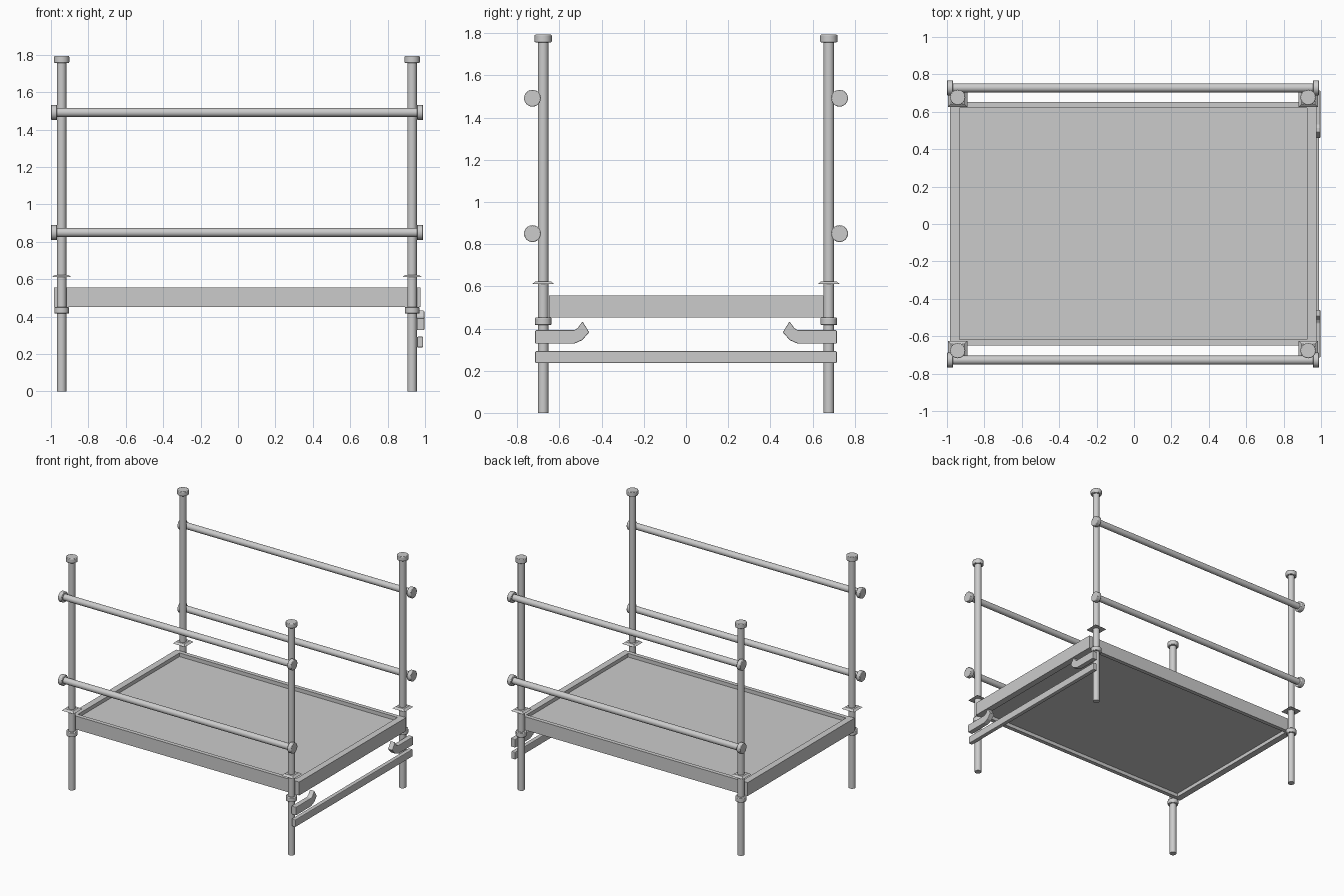
import bpy, bmesh, math
from mathutils import Vector, Matrix

if "Cube" in bpy.data.objects:
    bpy.data.objects.remove(bpy.data.objects["Cube"])

POST_X, POST_Y = (-0.943, 0.931), 0.677


def finish(bm, name, bevel=0.0, smooth=False):
    bmesh.ops.recalc_face_normals(bm, faces=bm.faces)
    me = bpy.data.meshes.new(name)
    bm.to_mesh(me)
    bm.free()
    ob = bpy.data.objects.new(name, me)
    bpy.context.collection.objects.link(ob)
    if bevel:
        mod = ob.modifiers.new("edge_bevel", 'BEVEL')
        mod.width, mod.segments, mod.limit_method = bevel, 2, 'ANGLE'
    if smooth:
        bpy.ops.object.select_all(action='DESELECT')
        ob.select_set(True)
        bpy.context.view_layer.objects.active = ob
        bpy.ops.object.shade_smooth_by_angle(angle=math.radians(40))
    return ob


def cylinder(name, a, b, r, bevel=0.0, sides=24):
    a, b = Vector(a), Vector(b)
    rot = (b - a).to_track_quat('Z', 'Y').to_matrix().to_4x4()
    bm = bmesh.new()
    bmesh.ops.create_cone(bm, cap_ends=True, segments=sides, radius1=r, radius2=r,
                          depth=(b - a).length, matrix=Matrix.Translation((a + b) / 2) @ rot)
    return finish(bm, name, bevel, True)


def box(name, lo, hi, bevel=0.0):
    bm = bmesh.new()
    size = [h - l for l, h in zip(lo, hi)]
    mid = [(h + l) / 2 for l, h in zip(lo, hi)]
    bmesh.ops.create_cube(bm, size=1, matrix=Matrix.Translation(mid) @ Matrix.Diagonal((*size, 1)))
    return finish(bm, name, bevel)


# Corner posts with caps, collars and square tapered plates
for x in POST_X:
    for y in (-POST_Y, POST_Y):
        cylinder("corner_post", (x, y, 0), (x, y, 1.77), 0.025)
        cylinder("post_cap", (x, y, 1.757), (x, y, 1.793), 0.041, 0.004)
        cylinder("post_collar", (x, y, 0.416), (x, y, 0.452), 0.039, 0.004)
        bm = bmesh.new()
        bmesh.ops.create_cone(bm, cap_ends=True, segments=4, radius1=0.052 * math.sqrt(2),
                              radius2=0.036 * math.sqrt(2), depth=0.013,
                              matrix=Matrix.Translation((x, y, 0.6175)) @ Matrix.Rotation(math.pi / 4, 4, 'Z'))
        finish(bm, "post_plate")

# Side rails with end caps
for y in (-0.728, 0.728):
    for z in (0.85, 1.492):
        cylinder("side_rail", (-0.98, y, z), (0.97, y, z), 0.024)
        cylinder("rail_cap", (-1.0, y, z), (-0.967, y, z), 0.04, 0.004)
        cylinder("rail_cap", (0.957, y, z), (0.99, y, z), 0.04, 0.004)

# Tray: a slab with shallow recesses above and below
bm = bmesh.new()
bmesh.ops.create_cube(bm, size=1, matrix=Matrix.Translation((-0.004, 0.002, 0.504))
                      @ Matrix.Diagonal((1.96, 1.302, 0.103, 1)))
for s in (1, -1):
    bm.normal_update()
    face = max(bm.faces, key=lambda f: f.normal.z * s * 10 + f.calc_area())
    bmesh.ops.inset_region(bm, faces=[face], thickness=0.045)
    # the end rims are wider than the side rims
    for v in face.verts:
        v.co.x *= 0.917 / 0.935
    floor = bmesh.ops.extrude_discrete_faces(bm, faces=[face])['faces'][0]
    for v in floor.verts:
        v.co.z -= s * 0.028
finish(bm, "bed_tray")

# Lower cross bar on the right end
box("end_cross_bar", (0.957, -0.715, 0.236), (0.99, 0.715, 0.293), 0.005)

# Hooked arms above the cross bar
HOOK = [(0.715, 0.328), (0.53, 0.328), (0.492, 0.345), (0.459, 0.382),
        (0.491, 0.434), (0.513, 0.402), (0.53, 0.392), (0.715, 0.392)]
for s in (-1, 1):
    bm = bmesh.new()
    face = bm.faces.new([bm.verts.new((0.957, y * s, z)) for y, z in HOOK])
    out = bmesh.ops.extrude_face_region(bm, geom=[face])['geom']
    bmesh.ops.translate(bm, vec=(0.039, 0, 0),
                        verts=[g for g in out if isinstance(g, bmesh.types.BMVert)])
    finish(bm, "end_hook", 0.004)
